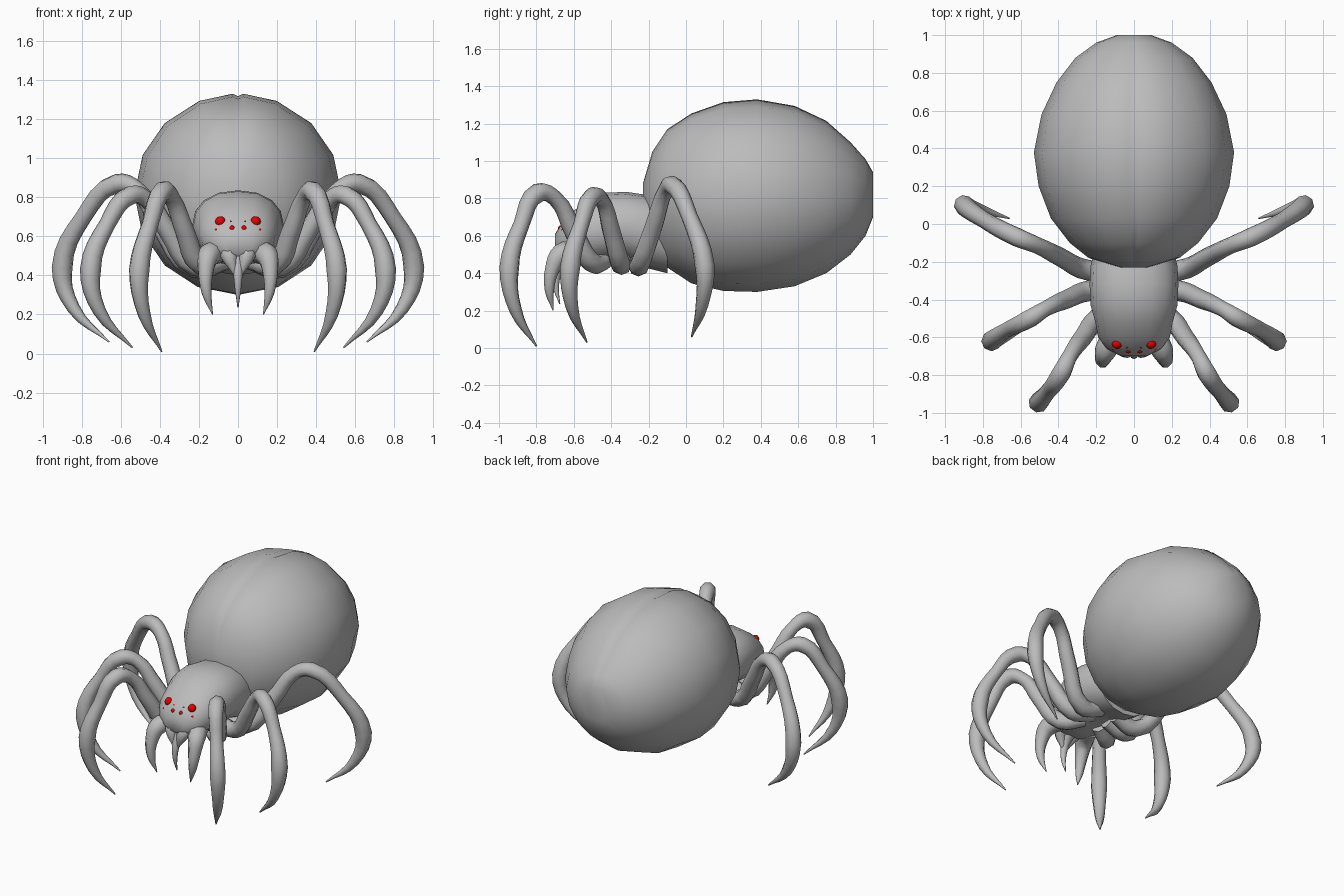
import bpy, math

cube = bpy.data.objects.get("Cube")
if cube:
    bpy.data.objects.remove(cube, do_unlink=True)


def material(name, color):
    m = bpy.data.materials.new(name)
    m.use_nodes = True
    m.diffuse_color = color
    m.node_tree.nodes["Principled BSDF"].inputs["Base Color"].default_value = color
    return m


GREY = material("body grey", (0.5, 0.5, 0.5, 1))
RED = material("eye red", (0.8, 0.0, 0.0, 1))


def finish(obj, mat, angle=60):
    obj.data.materials.clear()
    obj.data.materials.append(mat)
    bpy.ops.object.select_all(action='DESELECT')
    obj.select_set(True)
    bpy.context.view_layer.objects.active = obj
    bpy.ops.object.shade_smooth_by_angle(angle=math.radians(angle))


def power(v, p):
    return math.copysign(abs(v) ** p, v)


def loft(name, rings, angles, groove=0.0, p=1.0):
    """Skin oval rings given as (y, top, bottom, half width)."""
    verts, n = [], len(angles)
    for y, top, bottom, w in rings:
        mid, h = (top + bottom) / 2, (top - bottom) / 2
        for a in angles:
            t = math.radians(a)
            k = 1 - groove if a == 0 else 1
            verts.append((w * power(math.sin(t), p), y, mid + h * k * power(math.cos(t), p)))
    faces = [(r * n + i, r * n + (i + 1) % n, (r + 1) * n + (i + 1) % n, (r + 1) * n + i)
             for r in range(len(rings) - 1) for i in range(n)]
    faces += [tuple(reversed(range(n))), tuple(range((len(rings) - 1) * n, len(rings) * n))]
    mesh = bpy.data.meshes.new(name)
    mesh.from_pydata(verts, [], faces)
    mesh.update()
    obj = bpy.data.objects.new(name, mesh)
    bpy.context.collection.objects.link(obj)
    bpy.ops.object.select_all(action='DESELECT')
    obj.select_set(True)
    bpy.context.view_layer.objects.active = obj
    bpy.ops.object.mode_set(mode='EDIT')
    bpy.ops.mesh.select_all(action='SELECT')
    bpy.ops.mesh.normals_make_consistent(inside=False)
    bpy.ops.object.mode_set(mode='OBJECT')
    finish(obj, GREY)
    return obj


def limb(name, points, side=1):
    """Tapered tube through (x, y, z, radius) points."""
    curve = bpy.data.curves.new(name, 'CURVE')
    curve.dimensions = '3D'
    curve.bevel_depth = 1.0
    curve.bevel_resolution = 2
    curve.resolution_u = 4
    curve.use_fill_caps = True
    spline = curve.splines.new('BEZIER')
    spline.bezier_points.add(len(points) - 1)
    for bp, (x, y, z, r) in zip(spline.bezier_points, points):
        bp.co = (x * side, y, z)
        bp.radius = r
        bp.handle_left_type = bp.handle_right_type = 'AUTO'
    obj = bpy.data.objects.new(name, curve)
    bpy.context.collection.objects.link(obj)
    bpy.ops.object.select_all(action='DESELECT')
    obj.select_set(True)
    bpy.context.view_layer.objects.active = obj
    bpy.ops.object.convert(target='MESH')
    finish(bpy.context.view_layer.objects.active, GREY)


# Abdomen with a fine groove along the top
half = [3, 22, 45, 67, 90, 112, 135, 157]
loft("abdomen", [
    (-0.23, 0.88, 0.72, 0.07), (-0.18, 1.05, 0.54, 0.24), (-0.1, 1.17, 0.43, 0.34),
    (0.03, 1.255, 0.345, 0.44), (0.2, 1.315, 0.305, 0.505), (0.38, 1.33, 0.3, 0.53),
    (0.58, 1.295, 0.33, 0.49), (0.75, 1.215, 0.4, 0.41), (0.88, 1.1, 0.5, 0.31),
    (0.96, 1.01, 0.6, 0.2), (1.0, 0.94, 0.7, 0.09)],
    [0] + half + [180] + [360 - a for a in reversed(half)], groove=0.025)

# Thorax and head in one shell
loft("thorax_and_head", [
    (-0.1, 0.79, 0.4, 0.2), (-0.22, 0.82, 0.43, 0.23), (-0.32, 0.835, 0.47, 0.235),
    (-0.43, 0.83, 0.46, 0.23), (-0.52, 0.79, 0.45, 0.205), (-0.6, 0.735, 0.46, 0.19),
    (-0.66, 0.675, 0.48, 0.145), (-0.7, 0.61, 0.51, 0.07)],
    [i * 22.5 for i in range(16)], p=0.9)

# Legs: hip, thigh, knee, shin, ankle, tip
legs = {
    "front": [(0.06, -0.42, 0.48, 0.05), (0.19, -0.5, 0.455, 0.055), (0.27, -0.6, 0.62, 0.05),
              (0.34, -0.7, 0.8, 0.042), (0.385, -0.79, 0.83, 0.052), (0.45, -0.88, 0.66, 0.044),
              (0.505, -0.945, 0.43, 0.054), (0.48, -0.91, 0.2, 0.034), (0.39, -0.8, 0.01, 0.004)],
    "middle": [(0.06, -0.34, 0.48, 0.05), (0.22, -0.35, 0.45, 0.055), (0.36, -0.4, 0.63, 0.05),
               (0.47, -0.45, 0.79, 0.042), (0.55, -0.5, 0.81, 0.05), (0.67, -0.56, 0.66, 0.042),
               (0.755, -0.62, 0.43, 0.054), (0.71, -0.61, 0.22, 0.034), (0.54, -0.53, 0.03, 0.004)],
    "rear": [(0.06, -0.25, 0.48, 0.05), (0.22, -0.25, 0.44, 0.055), (0.4, -0.17, 0.66, 0.05),
             (0.52, -0.11, 0.84, 0.044), (0.62, -0.07, 0.87, 0.05), (0.79, 0.02, 0.7, 0.044),
             (0.9, 0.1, 0.44, 0.054), (0.84, 0.085, 0.23, 0.034), (0.66, 0.03, 0.06, 0.004)],
}
palp = [(0.1, -0.56, 0.52, 0.06), (0.15, -0.67, 0.5, 0.058), (0.165, -0.715, 0.42, 0.042),
        (0.16, -0.73, 0.31, 0.027), (0.13, -0.71, 0.2, 0.003)]
for side, label in ((1, "left"), (-1, "right")):
    for name, points in legs.items():
        limb(f"{name}_leg_{label}", points, side)
    limb(f"palp_{label}", palp, side)
    # Jaw bulge beside the middle fang
    limb(f"jaw_{label}", [(0.05, -0.6, 0.56, 0.055), (0.045, -0.665, 0.5, 0.045),
                          (0.015, -0.685, 0.41, 0.012)], side)
limb("middle_fang", [(0, -0.62, 0.52, 0.05), (0, -0.68, 0.43, 0.027),
                     (0, -0.695, 0.33, 0.016), (0, -0.675, 0.235, 0.003)])

# Eyes, four to a side
eyes = [(0.09, -0.635, 0.675, 0.027), (0.036, -0.65, 0.67, 0.01),
        (0.03, -0.67, 0.64, 0.015), (0.11, -0.655, 0.632, 0.011)]
for i, (x, y, z, r) in enumerate(eyes):
    for side, label in ((1, "left"), (-1, "right")):
        bpy.ops.mesh.primitive_uv_sphere_add(segments=12, ring_count=8, radius=r,
                                             location=(x * side, y, z))
        eye = bpy.context.object
        eye.name = f"eye_{i + 1}_{label}"
        finish(eye, RED)
